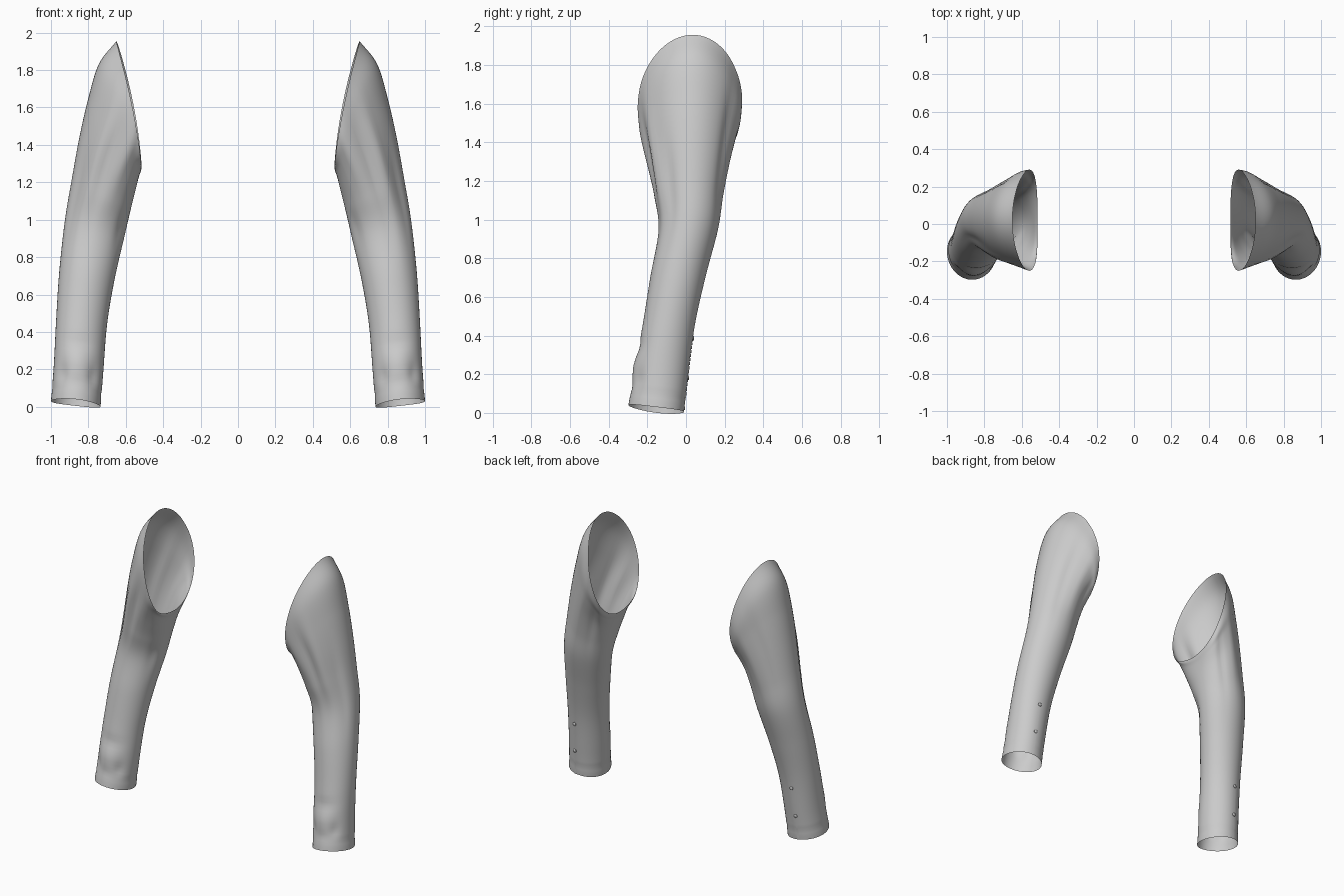
import bpy, bmesh, math
from mathutils import Vector

if "Cube" in bpy.data.objects:
    bpy.data.objects.remove(bpy.data.objects["Cube"])

SIDES, STEPS = 64, 8
# Key rings from cuff to armhole: outer, back, inner and front point of each
RINGS = [
    [(1.0, -.15, .03), (.87, -.01, .005), (.735, -.15, 0), (.865, -.298, .04)],
    [(.985, -.13, .22), (.86, .01, .19), (.72, -.13, .19), (.855, -.268, .22)],
    [(.972, -.09, .47), (.84, .045, .45), (.70, -.09, .44), (.84, -.225, .45)],
    [(.955, -.04, .73), (.81, .10, .70), (.66, -.04, .68), (.81, -.185, .70)],
    [(.925, .015, 1.0), (.77, .165, .95), (.605, .01, .92), (.77, -.142, .95)],
    [(.888, .02, 1.22), (.73, .19, 1.13), (.57, .02, 1.07), (.72, -.165, 1.13)],
    [(.85, .02, 1.43), (.68, .222, 1.31), (.545, .02, 1.17), (.67, -.195, 1.29)],
    [(.805, .02, 1.63), (.63, .255, 1.45), (.53, .03, 1.23), (.62, -.222, 1.42)],
    [(.745, .02, 1.83), (.595, .28, 1.54), (.52, .03, 1.26), (.585, -.24, 1.51)],
    [(.65, .02, 1.955), (.56, .29, 1.62), (.515, .03, 1.28), (.56, -.25, 1.58)],
]
# Cloth folds: angle, ring position, angular width, length, height
FOLDS = [
    (300, 6.0, 8, 1.6, .012), (280, 6.2, 8, 1.6, -.014), (255, 7, 9, 1.5, .010),
    (325, 5.0, 10, 1.2, -.009), (60, 6.5, 9, 1.8, -.010), (90, 6.5, 10, 1.6, .008),
    (120, 6.0, 9, 1.5, -.010), (225, 9, 20, 1.0, .018), (215, 4.2, 12, .5, -.007),
    (270, 1.1, 28, .25, .008), (232, .75, 15, .25, -.010), (308, .75, 15, .25, -.010),
    (270, 1.55, 35, .15, -.007), (270, .55, 30, .12, -.006),
]


def key_point(k, a):
    """Point at angle a on a key ring, passing through its four points."""
    o, b, i, f = (Vector(p) for p in RINGS[max(0, min(k, len(RINGS) - 1))])
    c, s = math.cos(a), math.sin(a)
    return (o + i) / 2 * c * c + (f + b) / 2 * s * s + (o - i) / 2 * c + (b - f) / 2 * s


def along(fn, s):
    """Smooth interpolation between the key rings."""
    k = min(int(s), len(RINGS) - 2)
    t = s - k
    p0, p1, p2, p3 = (fn(k + d) for d in (-1, 0, 1, 2))
    if k == 0:
        p0 = 2 * p1 - p2
    if k == len(RINGS) - 2:
        p3 = 2 * p2 - p1
    return .5 * (2 * p1 + (p2 - p0) * t + (2 * p0 - 5 * p1 + 4 * p2 - p3) * t * t
                 + (3 * p1 - p0 - 3 * p2 + p3) * t ** 3)


def surface(deg, s, lift=0):
    a = math.radians(deg)
    p = along(lambda k: key_point(k, a), s)
    mid = (along(lambda k: key_point(k, a + math.pi), s) + p) / 2
    h = lift - .004 * math.exp(-((s - .33) / .06) ** 2)      # hem seam
    for fa, fs, wa, ws, amp in FOLDS:
        d = (deg - fa + 180) % 360 - 180
        h += amp * math.exp(-(d / wa) ** 2 - ((s - fs) / ws) ** 2)
    return p + (p - mid).normalized() * h


def finish(name, bm):
    me = bpy.data.meshes.new(name)
    bm.to_mesh(me)
    bm.free()
    me.shade_smooth()
    ob = bpy.data.objects.new(name, me)
    bpy.context.collection.objects.link(ob)
    ob.modifiers.new("other_arm", 'MIRROR').use_clip = False
    return ob


def sheet(name, degs, levels, lift=0, closed=False):
    bm = bmesh.new()
    grid = [[bm.verts.new(surface(d, s, lift)) for d in degs] for s in levels]
    n = len(degs)
    for lo, hi in zip(grid, grid[1:]):
        for j in range(n if closed else n - 1):
            k = (j + 1) % n
            bm.faces.new((lo[j], lo[k], hi[k], hi[j]))
    return finish(name, bm)


# Sleeves: open cloth tubes
count = (len(RINGS) - 1) * STEPS
sheet("sleeve", [360 * j / SIDES for j in range(SIDES)],
      [i / STEPS for i in range(count + 1)], closed=True)

# Cuff placket: narrow overlapping strip at the back
sheet("cuff_placket", [80, 82, 84, 86], [i * .15 for i in range(13)], lift=.003)

# Cuff buttons
bm = bmesh.new()
for s in (.95, 1.75):
    p = surface(83, s, .004)
    out = (p - surface(83, s, -.05)).normalized()
    m = out.to_track_quat('Z', 'Y').to_matrix().to_4x4()
    m.translation = p
    bmesh.ops.create_cone(bm, cap_ends=True, segments=12, radius1=.013,
                          radius2=.011, depth=.006, matrix=m)
finish("cuff_buttons", bm)
